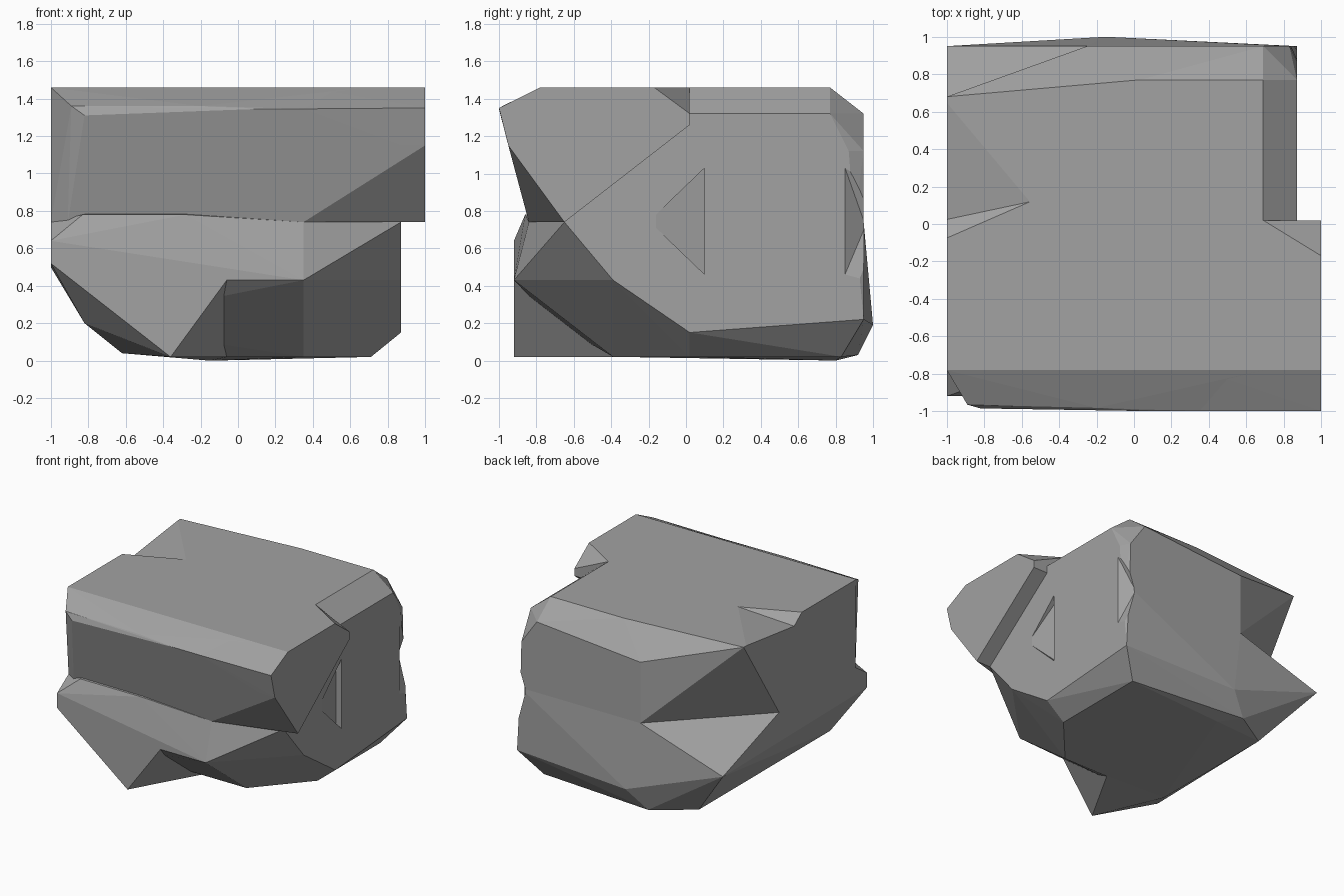
import bpy, bmesh


def hull(name, pts):
    """Faceted convex chunk of stone wrapped around a few corner points."""
    bm = bmesh.new()
    for p in pts:
        bm.verts.new(p)
    r = bmesh.ops.convex_hull(bm, input=bm.verts)
    junk = [v for v in r["geom_interior"] + r["geom_unused"]
            if isinstance(v, bmesh.types.BMVert) and v.is_valid]
    bmesh.ops.delete(bm, geom=list(set(junk)), context='VERTS')
    bmesh.ops.recalc_face_normals(bm, faces=bm.faces)
    me = bpy.data.meshes.new(name)
    bm.to_mesh(me)
    bm.free()
    me.materials.append(stone)
    ob = bpy.data.objects.new(name, me)
    bpy.context.collection.objects.link(ob)
    return ob


def combine(target, other, operation):
    """Boolean the other chunk into the target and remove it."""
    m = target.modifiers.new("bool", 'BOOLEAN')
    m.operation, m.solver, m.object = operation, 'EXACT', other
    bpy.context.view_layer.objects.active = target
    bpy.ops.object.modifier_apply(modifier=m.name)
    bpy.data.objects.remove(other)


# Dark grey stone
stone = bpy.data.materials.new("dark_stone")
stone.diffuse_color = (.36, .36, .36, 1)

T = 1.46  # flat top height

# Upper block: flat top, overhanging front wall, cut back-left corner
boulder = hull("boulder", [
    (.69, -.78, T), (.69, .02, T), (.69, .77, T), (.03, .77, T),
    (-.06, .70, T), (-1, .68, T), (-1, -.78, T),
    (-.89, -.965, 1.36), (-.82, -.985, 1.31), (-.28, -.988, 1.31),
    (-.2, -.982, 1.36), (.12, -1, 1.345), (.35, -1, 1.345),
    (-.91, -.83, .73), (.35, -.84, .74), (-1, -.77, .74),
    (-1, .22, .75), (-.25, .95, 1.24), (-.25, .95, .74), (.69, .95, 1.32),
    (.87, -.65, .74), (.87, .02, 1.32), (.87, .77, 1.32), (.87, .77, 1.26),
    (.87, .87, 1.12), (.83, .95, 1.12), (.87, .90, .74), (.84, .95, .74)])

# Right shoulder overhanging the front
shoulder = hull("shoulder", [
    (1, -1, 1.35), (1, -.95, 1.15), (1, -.65, .74), (1, .02, 1.26),
    (1, .02, 1.32), (1, -.17, T), (1, -.78, T),
    (.87, .02, 1.26), (.87, .02, 1.32), (.69, .02, T), (.87, -.65, .74),
    (.87, -.95, 1.15), (.35, -.84, .74), (.35, -1, 1.345), (.35, -.78, T)])

# Lower body tapering to the base
base = hull("base", [
    (-1, -.92, .64), (-1, -.92, .52), (-.06, -.92, .43), (.35, -.92, .43),
    (-.83, -.86, .78), (-.28, -.86, .78), (.35, -.84, .74), (-1, -.77, .74),
    (.87, -.65, .74), (.87, -.39, .43), (.87, .02, .15), (.71, .02, .02),
    (.35, -.39, .02), (-.06, -.39, .02), (.71, .83, .02), (.87, .95, .22),
    (-.15, 1, .19), (-.30, .92, .03), (-.15, .80, 0), (-.62, .72, .04),
    (-.62, -.39, .04), (-.82, -.7, .20), (-1, .95, .50), (-1, .22, .75),
    (-.25, .95, .74), (.84, .95, .74), (.87, .90, .74), (0, 0, .95)])

# Pointed fang hanging under the front left
fang = hull("fang", [
    (-1, -.92, .64), (-1, -.92, .52), (-.36, -.92, .02), (-.06, -.92, .43),
    (-.06, -.39, .02), (-.62, -.39, .04), (-.82, -.7, .20), (-.3, 0, .4)])

for part in (shoulder, base, fang):
    combine(boulder, part, 'UNION')

# Triangular chip in the right side
chip = hull("side_chip", [
    (.90, -.16, .78), (.90, -.16, .71), (.87, -.16, .78), (.87, -.16, .71),
    (.90, .1, 1.03), (.90, .1, .46), (.82, .1, 1.03), (.82, .1, .46)])
# Broken back right corner
corner = hull("corner_chip", [
    (.87, .85, 1.03), (.87, .85, .46), (.79, .96, .72), (.92, .96, 1.1),
    (.92, .96, .25), (.92, .85, 1.03), (.92, .85, .46)])
# Crack and dip at the left edge of the top
crack = hull("top_crack", [
    (-1.02, -.085, 1.461), (-1.02, .02, 1.38), (-.55, .12, 1.461),
    (-1.02, .68, 1.461), (-1.02, .3, 1.5)])
for cutter in (chip, corner, crack):
    combine(boulder, cutter, 'DIFFERENCE')

for poly in boulder.data.polygons:
    poly.use_smooth = False
